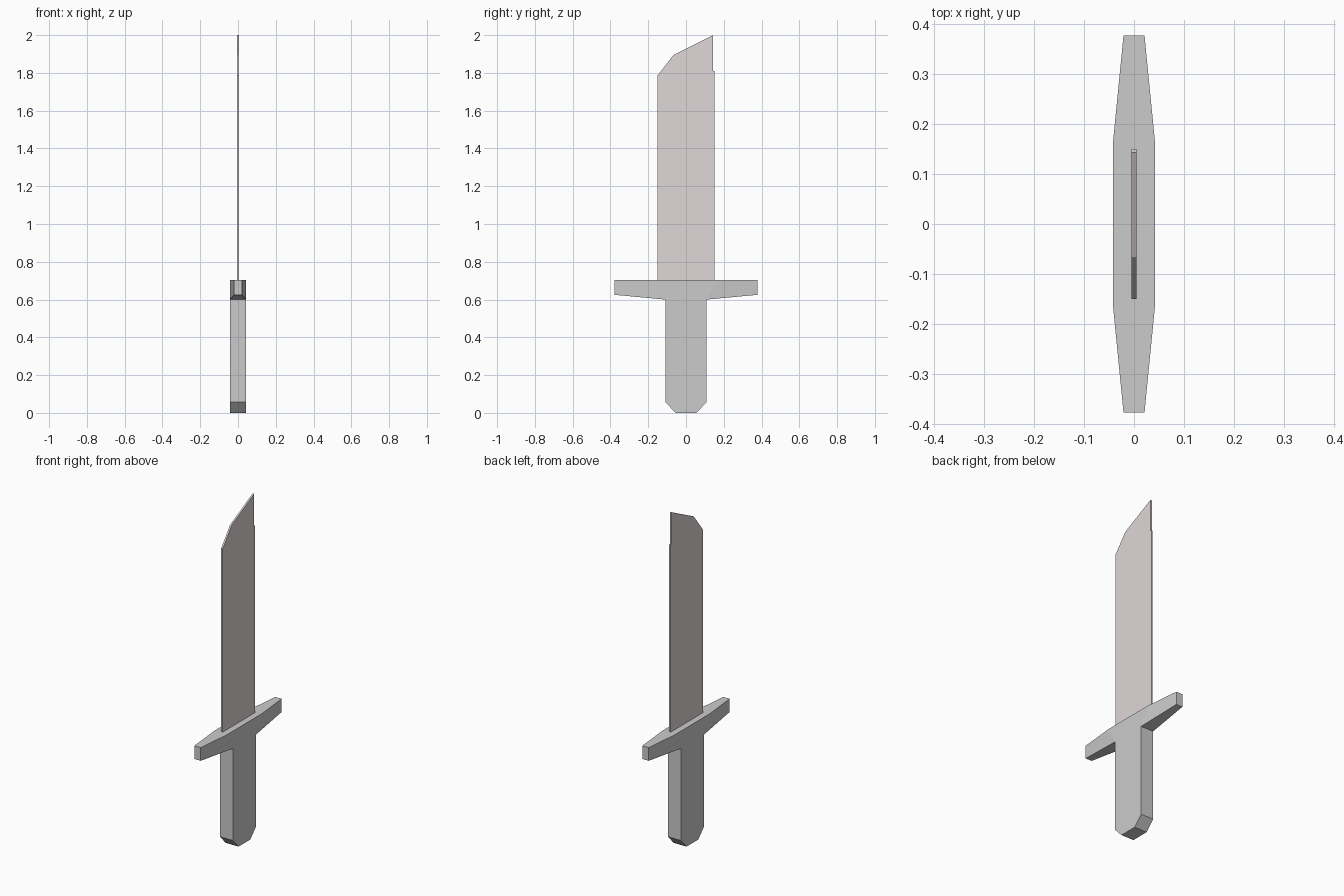
import bpy
import bmesh

if "Cube" in bpy.data.objects:
    bpy.data.objects.remove(bpy.data.objects["Cube"])


def plate(profile, half):
    """Solid from a (y, z) profile, extruded along x from -half to half."""
    bm = bmesh.new()
    face = bm.faces.new([bm.verts.new((-half, y, z)) for y, z in profile])
    ext = bmesh.ops.extrude_face_region(bm, geom=[face], use_keep_orig=True)
    verts = [g for g in ext["geom"] if isinstance(g, bmesh.types.BMVert)]
    bmesh.ops.translate(bm, verts=verts, vec=(2 * half, 0, 0))
    bmesh.ops.recalc_face_normals(bm, faces=bm.faces)
    return bm


def finish(bm, name):
    bmesh.ops.recalc_face_normals(bm, faces=bm.faces)
    mesh = bpy.data.meshes.new(name)
    bm.to_mesh(mesh)
    bm.free()
    obj = bpy.data.objects.new(name, mesh)
    bpy.context.collection.objects.link(obj)
    return obj


# Handle with chamfered butt, flaring into the guard
GUARD_TOP = 0.703
side = [(0.055, 0), (0.109, 0.057), (0.109, 0.6), (0.165, GUARD_TOP)]
bm = plate(side + [(-y, z) for y, z in reversed(side)], 0.042)

# Guard arms: pull the flared faces outward and taper them
arms = [f for f in bm.faces
        if len(f.verts) == 4 and abs(f.calc_center_median().y) > 0.12]
for face in bmesh.ops.extrude_discrete_faces(bm, faces=arms)["faces"]:
    sign = 1 if face.calc_center_median().y > 0 else -1
    for v in face.verts:
        v.co.x = 0.021 if v.co.x > 0 else -0.021
        v.co.y = sign * 0.378
        v.co.z = GUARD_TOP if v.co.z > 0.65 else 0.625
finish(bm, "handle_and_guard")

# Thin blade with an angled tip
blade = finish(plate([(-0.15, 0.70), (0.15, 0.70), (0.15, 1.81), (0.144, 1.81),
                      (0.144, 2.0), (-0.066, 1.895), (-0.15, 1.787)], 0.005),
               "blade")
mat = bpy.data.materials.new("blade_steel")
mat.diffuse_color = (0.74, 0.68, 0.68, 1)
mat.use_nodes = True
mat.node_tree.nodes["Principled BSDF"].inputs["Base Color"].default_value = mat.diffuse_color
blade.data.materials.append(mat)
